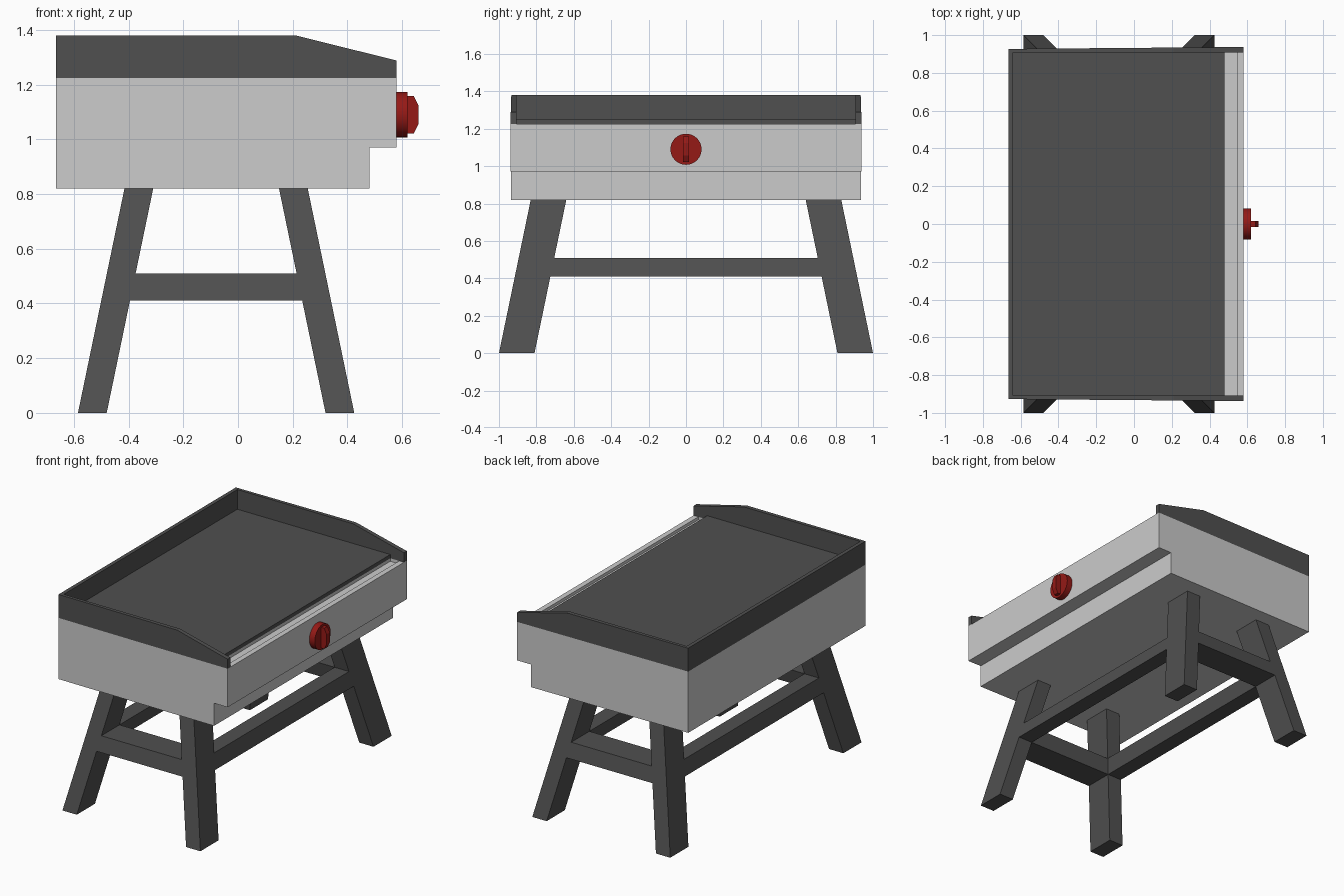
import bpy, bmesh, math
from mathutils import Matrix

if "Cube" in bpy.data.objects:
    bpy.data.objects.remove(bpy.data.objects["Cube"])


def material(name, rgb):
    m = bpy.data.materials.new(name)
    m.diffuse_color = (*rgb, 1)
    m.use_nodes = True
    m.node_tree.nodes["Principled BSDF"].inputs["Base Color"].default_value = m.diffuse_color
    return m


STEEL = material("light_steel", (0.6, 0.6, 0.6))
DARK = material("dark_metal", (0.08, 0.08, 0.08))
RED = material("red_knob", (0.3, 0.01, 0.008))


def finish(name, bm, mat):
    bmesh.ops.recalc_face_normals(bm, faces=bm.faces)
    me = bpy.data.meshes.new(name)
    bm.to_mesh(me)
    bm.free()
    ob = bpy.data.objects.new(name, me)
    bpy.context.collection.objects.link(ob)
    me.materials.append(mat)
    return ob


def loft(name, loop_a, loop_b, mat):
    """Solid between two matching loops of points."""
    bm = bmesh.new()
    a = [bm.verts.new(p) for p in loop_a]
    b = [bm.verts.new(p) for p in loop_b]
    bm.faces.new(a)
    bm.faces.new(b[::-1])
    n = len(a)
    for i in range(n):
        j = (i + 1) % n
        bm.faces.new((a[i], b[i], b[j], a[j]))
    return finish(name, bm, mat)


def prism(name, profile, y0, y1, mat):
    """Extrude an x-z profile from y0(x) to y1(x)."""
    return loft(name, [(x, y0(x), z) for x, z in profile],
                [(x, y1(x), z) for x, z in profile], mat)


def box(name, x0, x1, y, z0, z1, mat):
    return prism(name, [(x0, z0), (x1, z0), (x1, z1), (x0, z1)],
                 lambda x: -y, lambda x: y, mat)


BACK, FRONT, INNER = -0.665, 0.58, 0.907


def outer(x):
    # the housing widens very slightly towards the knob side
    return 0.927 + 0.01 * (x - BACK) / (FRONT - BACK)


# Housing with stepped lower edge and a shallow grease gutter between end caps
base = [(BACK, 0.82), (0.48, 0.82), (0.48, 0.97), (FRONT, 0.97)]
gutter = base + [(FRONT, 1.225), (0.545, 1.225), (0.545, 1.205),
                 (0.48, 1.205), (0.48, 1.225), (BACK, 1.225)]
cap = base + [(FRONT, 1.225), (BACK, 1.225)]
prism("housing", gutter, lambda x: -INNER, lambda x: INNER, STEEL)
for s, side in ((-1, "front"), (1, "rear")):
    prism("housing_end_" + side, cap, lambda x: s * INNER, lambda x: s * outer(x), STEEL)

# Cooking plate and splash guard
box("cooking_plate", -0.64, 0.48, INNER, 1.225, 1.25, DARK)
box("back_guard", BACK, -0.64, INNER, 1.225, 1.38, DARK)
guard = [(BACK, 1.225), (FRONT, 1.225), (FRONT, 1.288), (0.21, 1.38), (BACK, 1.38)]
for s, side in ((-1, "front"), (1, "rear")):
    prism("side_guard_" + side, guard, lambda x: s * INNER, lambda x: s * outer(x), DARK)

# Splayed legs, placed symmetrically about the stand centre
CX, TOP = -0.08, 0.82


def leg_x(z, inner=False):
    return 0.505 - 0.17 * z / TOP - (0.105 if inner else 0)


def leg_y(z, inner=False):
    return 1.0 - 0.17 * z / TOP - (0.19 if inner else 0)


def leg_loop(sx, sy, z):
    return [(CX + sx * leg_x(z, i), sy * leg_y(z, j), z)
            for i, j in ((0, 0), (1, 0), (1, 1), (0, 1))]


for sx, a in ((-1, "left"), (1, "right")):
    for sy, b in ((-1, "front"), (1, "rear")):
        loft(f"leg_{b}_{a}", leg_loop(sx, sy, 0), leg_loop(sx, sy, TOP), DARK)

# Stretchers flush with the legs
corners = ((0.41, 0), (0.51, 0), (0.51, 1), (0.41, 1))
for s, side in ((-1, "front"), (1, "rear")):
    ends = [[(CX + e * leg_x(z, 1), s * leg_y(z, i), z) for z, i in corners] for e in (-1, 1)]
    loft("short_stretcher_" + side, *ends, DARK)
for s, side in ((-1, "left"), (1, "right")):
    ends = [[(CX + s * leg_x(z, i), e * leg_y(z, 1), z) for z, i in corners] for e in (-1, 1)]
    loft("long_stretcher_" + side, *ends, DARK)

# Control knob: round base with a raised grip
KZ = 1.09
bm = bmesh.new()
bmesh.ops.create_cone(bm, cap_ends=True, segments=32, radius1=0.083, radius2=0.083, depth=0.04,
                      matrix=Matrix.Translation((0.60, 0, KZ)) @ Matrix.Rotation(math.pi / 2, 4, 'Y'))
knob = finish("knob_base", bm, RED)
bpy.context.view_layer.objects.active = knob
knob.select_set(True)
bpy.ops.object.shade_smooth_by_angle(angle=math.radians(30))
grip = [(0.62, -0.068), (0.643, -0.068), (0.66, -0.033),
        (0.66, 0.033), (0.643, 0.068), (0.62, 0.068)]
prism("knob_grip", [(x, KZ + z) for x, z in grip], lambda x: -0.017, lambda x: 0.017, RED)
